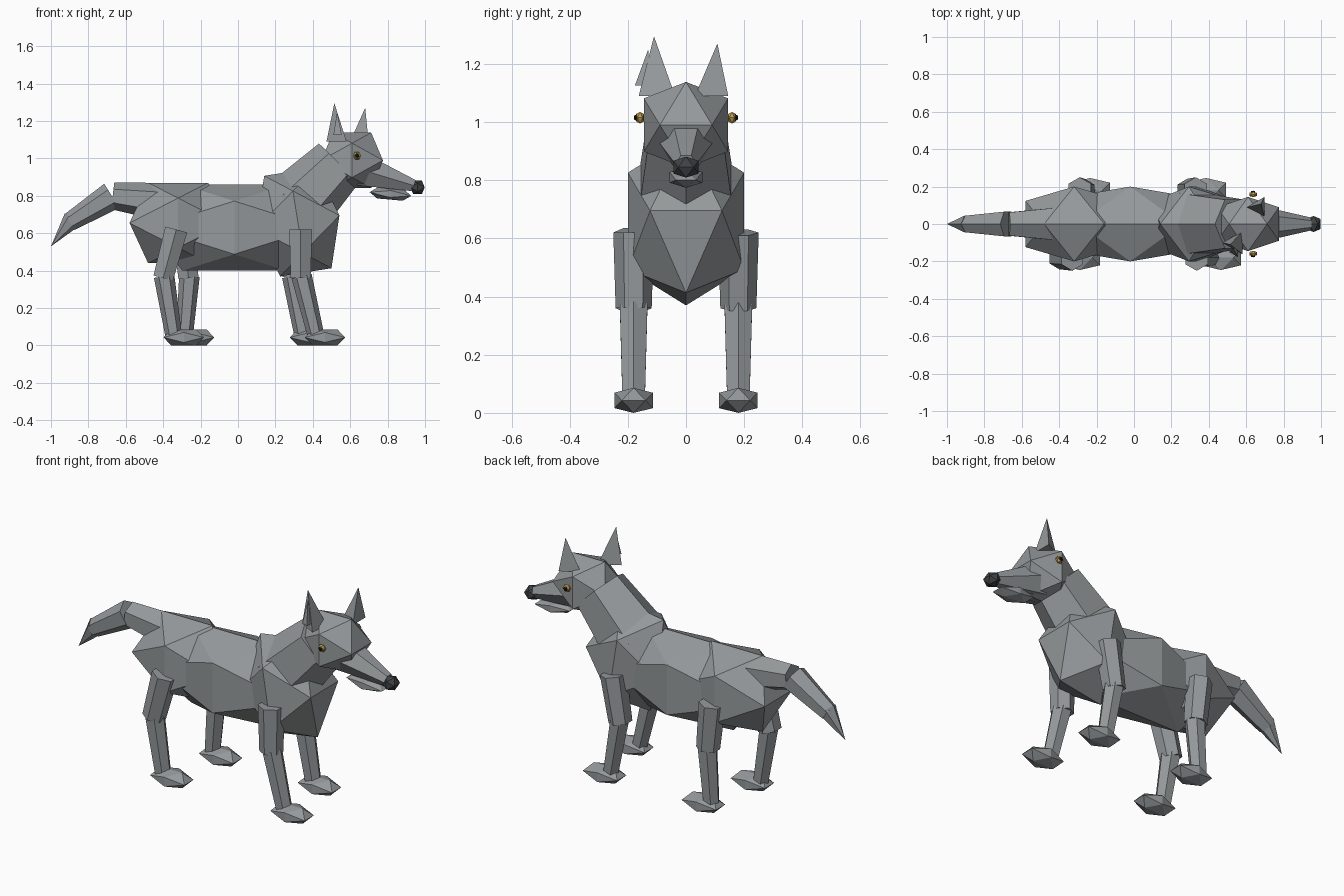
import bpy, bmesh, math
from mathutils import Vector, Matrix

if "Cube" in bpy.data.objects:
    bpy.data.objects.remove(bpy.data.objects["Cube"])

PHI = (1 + 5 ** 0.5) / 2


def material(name, rgb):
    m = bpy.data.materials.new(name)
    m.diffuse_color = (*rgb, 1)
    m.use_nodes = True
    m.node_tree.nodes["Principled BSDF"].inputs["Base Color"].default_value = m.diffuse_color
    return m


FUR = material("grey fur", (0.30, 0.32, 0.33))
NOSE = material("dark nose", (0.05, 0.055, 0.06))
GOLD = material("gold eye", (0.55, 0.36, 0.09))
PUPIL = material("black pupil", (0.012, 0.012, 0.012))


def finish(bm, name, mat):
    bmesh.ops.recalc_face_normals(bm, faces=bm.faces)
    me = bpy.data.meshes.new(name)
    bm.to_mesh(me)
    bm.free()
    me.materials.append(mat)
    ob = bpy.data.objects.new(name, me)
    bpy.context.collection.objects.link(ob)
    return ob


def gem(name, centre, half, mat=FUR, pitch=0):
    """Twenty-sided blob with edges along the axes; half = half extents."""
    bm = bmesh.new()
    rot = Matrix.Rotation(math.radians(pitch), 3, 'Y')
    for a in (-1, 1):
        for b in (-1, 1):
            for p in ((a, 0, b * PHI), (a * PHI, b, 0), (0, a * PHI, b)):
                v = Vector([c / PHI * h for c, h in zip(p, half)])
                bm.verts.new(rot @ v + Vector(centre))
    bmesh.ops.convex_hull(bm, input=bm.verts)
    return finish(bm, name, mat)


def limb(name, a, b, ra, rb, sides=6, turn=0, mat=FUR):
    """Faceted tapered tube from a to b; turn 0 puts a corner on top."""
    a, b = Vector(a), Vector(b)
    d = (b - a).normalized()
    side = Vector((0, 1, 0))
    up = d.cross(side).normalized()
    side = up.cross(d)
    bm = bmesh.new()
    for c, r in ((a, ra), (b, rb)):
        n = sides if r > 0 else 1
        for i in range(n):
            t = 2 * math.pi * i / sides + math.radians(turn)
            bm.verts.new(c + r * (up * math.cos(t) + side * math.sin(t)))
    bmesh.ops.convex_hull(bm, input=bm.verts)
    bmesh.ops.dissolve_limit(bm, angle_limit=0.01, verts=bm.verts, edges=bm.edges)
    return finish(bm, name, mat)


def ear(name, base, tip, r):
    """Three-sided spike with its flat side facing forward."""
    bm = bmesh.new()
    for i in range(3):
        t = math.pi + i * 2 * math.pi / 3
        bm.verts.new(Vector(base) + Vector((r * math.cos(t), r * math.sin(t), 0)))
    bm.verts.new(tip)
    bmesh.ops.convex_hull(bm, input=bm.verts)
    return finish(bm, name, FUR)


# torso
gem("body", (-0.02, 0, 0.63), (0.45, 0.20, 0.23))
gem("haunch", (-0.32, 0, 0.655), (0.26, 0.20, 0.215))
gem("chest", (0.32, 0, 0.66), (0.225, 0.20, 0.272), pitch=-9)

# neck and head
limb("neck", (0.31, 0, 0.74), (0.54, 0, 0.975), 0.19, 0.15)
gem("head", (0.61, 0, 0.99), (0.165, 0.145, 0.148))
limb("muzzle", (0.66, 0, 0.94), (0.94, 0, 0.855), 0.10, 0.036, turn=30)
gem("lower_jaw", (0.815, 0, 0.81), (0.112, 0.056, 0.03), pitch=5)
gem("nose", (0.96, 0, 0.845), (0.038, 0.043, 0.036), NOSE)

# ears, one turned further back than the other
ear("right_ear", (0.545, -0.10, 1.09), (0.515, -0.11, 1.295), 0.072)
ear("right_inner_ear", (0.54, -0.15, 1.125), (0.53, -0.13, 1.25), 0.03)
ear("left_ear", (0.665, 0.088, 1.09), (0.68, 0.108, 1.27), 0.066)

# eyes
for s, n in ((-1, "right"), (1, "left")):
    gem(n + "_eye", (0.637, s * 0.158, 1.015), (0.02, 0.014, 0.02), GOLD)
    gem(n + "_pupil", (0.637, s * 0.170, 1.015), (0.011, 0.008, 0.011), PUPIL)

# tail
limb("tail_base", (-0.42, 0, 0.77), (-0.67, 0, 0.80), 0.10, 0.072)
limb("tail_middle", (-0.675, 0, 0.80), (-0.90, 0, 0.66), 0.076, 0.05)
limb("tail_tip", (-0.885, 0, 0.675), (-1.0, 0, 0.53), 0.052, 0)

# legs: side, x at hip, knee, ankle and foot centre
legs = {
    "right_front": (-1, 0.335, 0.335, 0.415, 0.465),
    "left_front": (1, 0.33, 0.285, 0.345, 0.385),
    "right_hind": (-1, -0.33, -0.40, -0.345, -0.29),
    "left_hind": (1, -0.29, -0.265, -0.285, -0.235),
}
for n, (s, hip, knee, ankle, foot) in legs.items():
    y = s * 0.18
    limb(n + "_upper_leg", (hip, y, 0.62), (knee, y, 0.36), 0.070, 0.062, turn=30)
    limb(n + "_lower_leg", (knee + 0.005, y, 0.37), (ankle, y, 0.06), 0.055, 0.045)
    gem(n + "_foot", (foot, y, 0.043), (0.108, 0.066, 0.043))
